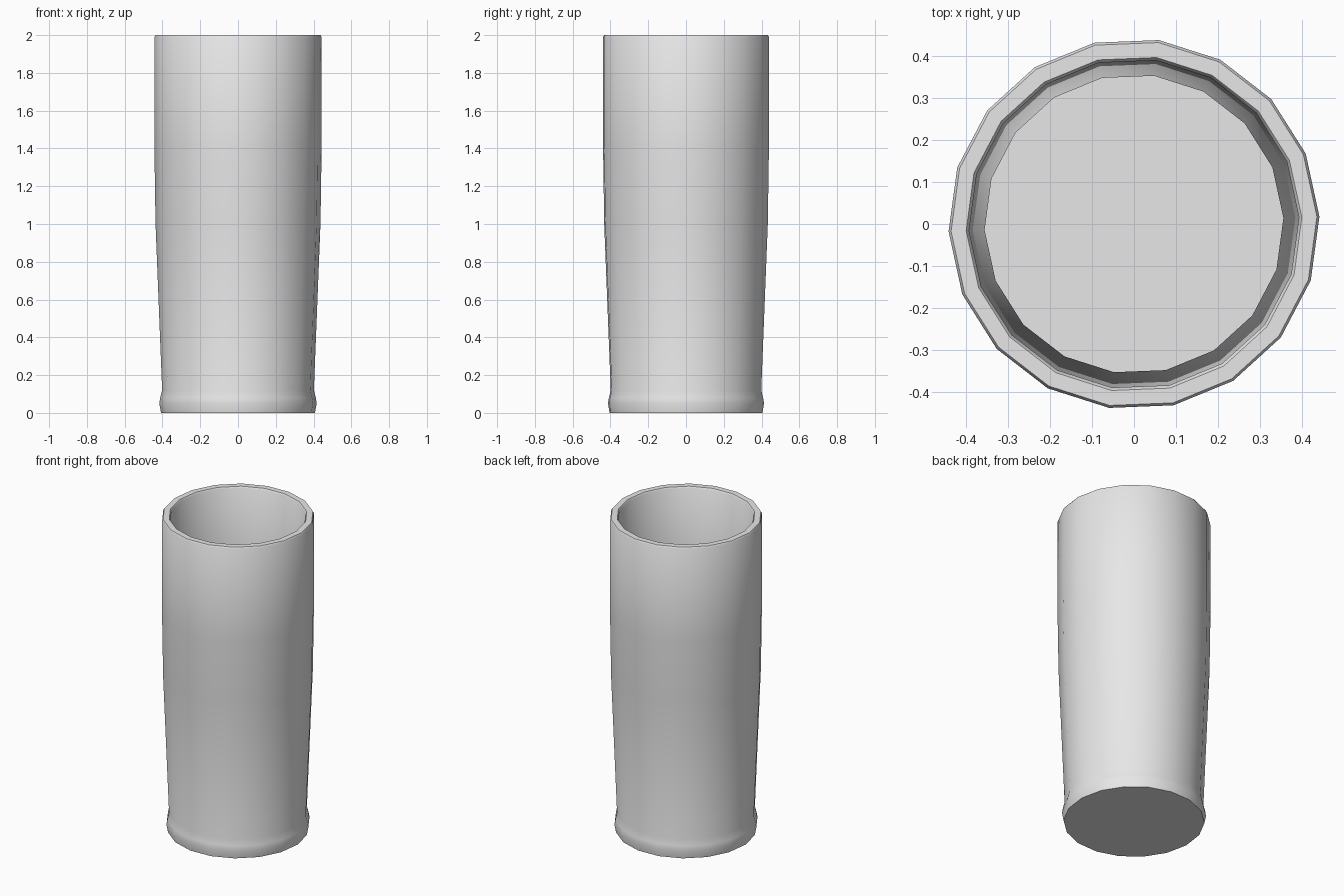
import bpy
import bmesh
from math import cos, sin, radians, tau

cube = bpy.data.objects.get("Cube")
if cube:
    bpy.data.objects.remove(cube, do_unlink=True)

SIDES = 18
TURN = radians(2.3)

# Wall profile as (radius, height): outer foot, body, rim, then down the inside
PROFILE = [
    (0.408, 0.0), (0.417, 0.05), (0.412, 0.08), (0.402, 0.12),
    (0.437, 1.0), (0.443, 1.4), (0.443, 1.99), (0.437, 2.0),
    (0.401, 2.0), (0.394, 1.99), (0.394, 1.4), (0.391, 1.0),
    (0.357, 0.12), (0.368, 0.08), (0.366, 0.045),
]


def lathe(name, profile, material):
    """Spin a profile about z and cap both ends."""
    bm = bmesh.new()
    rings = [[bm.verts.new((r * cos(TURN + tau * i / SIDES),
                            r * sin(TURN + tau * i / SIDES), z))
              for i in range(SIDES)] for r, z in profile]
    for low, high in zip(rings, rings[1:]):
        for i in range(SIDES):
            j = (i + 1) % SIDES
            bm.faces.new((low[i], low[j], high[j], high[i]))
    bm.faces.new(rings[0][::-1])
    bm.faces.new(rings[-1])
    mesh = bpy.data.meshes.new(name)
    bm.to_mesh(mesh)
    bm.free()
    mesh.materials.append(material)
    obj = bpy.data.objects.new(name, mesh)
    bpy.context.collection.objects.link(obj)
    return obj


# Plain grey
grey = bpy.data.materials.new("light_grey")
grey.use_nodes = True
color = (0.8, 0.8, 0.8, 1.0)
grey.diffuse_color = color
grey.node_tree.nodes["Principled BSDF"].inputs["Base Color"].default_value = color

# Hollow tumbler with a rounded foot
tumbler = lathe("tumbler", PROFILE, grey)
bpy.ops.object.select_all(action="DESELECT")
tumbler.select_set(True)
bpy.context.view_layer.objects.active = tumbler
bpy.ops.object.shade_smooth_by_angle(angle=radians(35))
